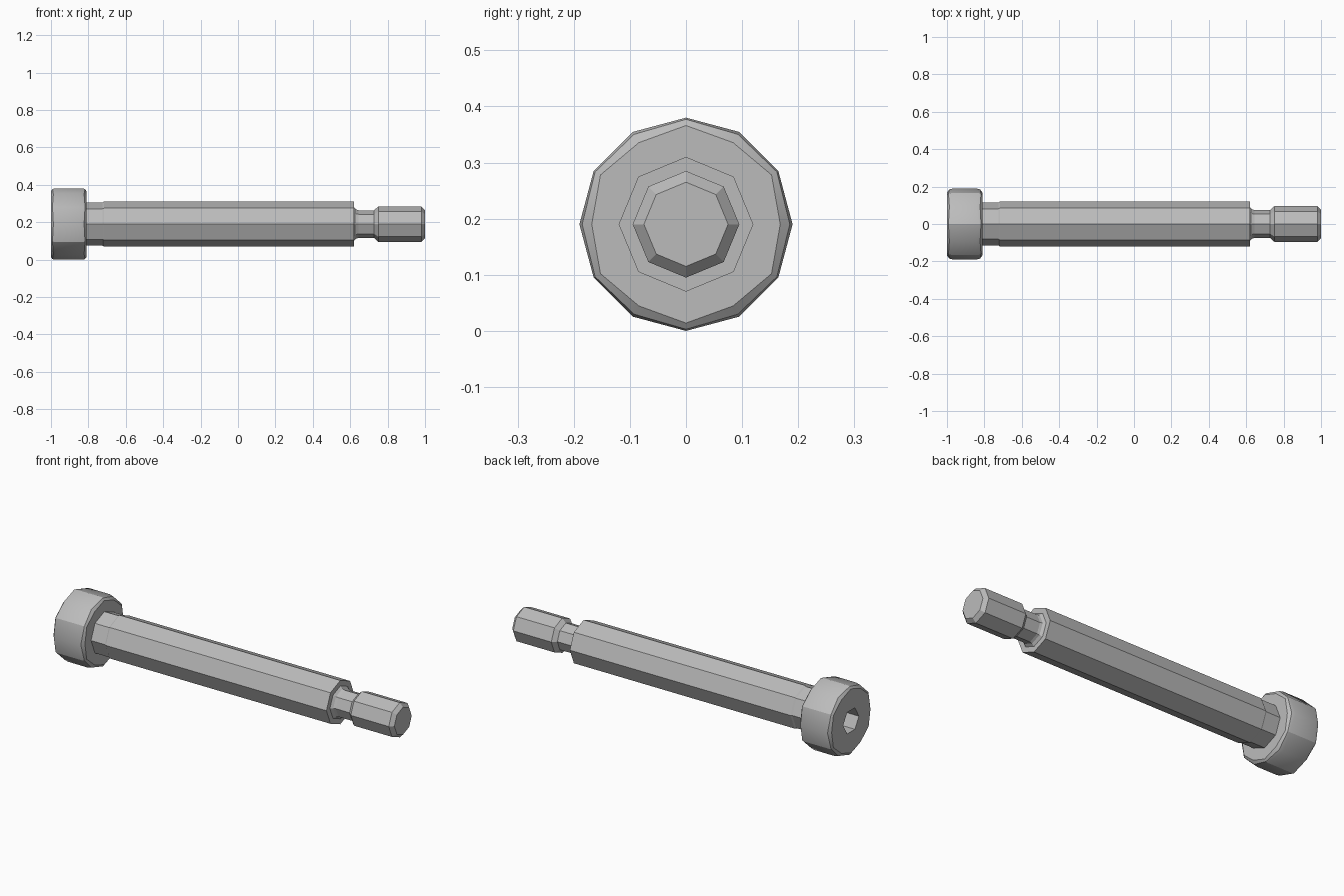
import bpy, bmesh, math

cube = bpy.data.objects.get("Cube")
if cube:
    bpy.data.objects.remove(cube)

AXIS_Z = 0.19

steel = bpy.data.materials.new("grey steel")
steel.use_nodes = True
colour = (0.5, 0.5, 0.5, 1)
steel.diffuse_color = colour
steel.node_tree.nodes["Principled BSDF"].inputs["Base Color"].default_value = colour


def turned(name, profile, sides, cap_start=True, cap_end=True):
    """Turn a profile around the x axis; each point is (x, r) or
    (x, r, x of odd corners, r of odd corners)."""
    bm = bmesh.new()
    rings = []
    for p in profile:
        even, odd = p[:2], p[-2:]
        ring = []
        for i in range(sides):
            x, r = odd if i % 2 else even
            a = math.tau * i / sides
            ring.append(bm.verts.new((x, r * math.cos(a), AXIS_Z + r * math.sin(a))))
        rings.append(ring)
    for a, b in zip(rings, rings[1:]):
        for i in range(sides):
            j = (i + 1) % sides
            bm.faces.new((a[i], a[j], b[j], b[i]))
    if cap_start:
        bm.faces.new(rings[0])
    if cap_end:
        bm.faces.new(rings[-1])
    bmesh.ops.recalc_face_normals(bm, faces=bm.faces)
    mesh = bpy.data.meshes.new(name)
    bm.to_mesh(mesh)
    bm.free()
    mesh.materials.append(steel)
    obj = bpy.data.objects.new(name, mesh)
    bpy.context.collection.objects.link(obj)
    bpy.ops.object.select_all(action="DESELECT")
    obj.select_set(True)
    bpy.context.view_layer.objects.active = obj
    bpy.ops.object.shade_smooth_by_angle(angle=math.radians(25))
    return obj


# Cap head: hexagonal socket (odd corners lie mid-side), scalloped rims
hex_r = 0.068
hex_mid = hex_r * math.cos(math.pi / 6)
turned("socket_head", [
    (-0.9, hex_r, -0.9, hex_mid),
    (-1.0, hex_r, -1.0, hex_mid),
    (-1.0, 0.168, -1.0, 0.176),
    (-0.987, 0.185, -0.992, 0.187),
    (-0.966, 0.19, -0.982, 0.19),
    (-0.844, 0.19, -0.828, 0.19),
    (-0.823, 0.185, -0.818, 0.187),
    (-0.81, 0.168, -0.81, 0.176),
    (-0.81, 0.11),
], 12)

# Shank: relief under the head and long plain shoulder
turned("shoulder", [
    (-0.812, 0.115), (-0.725, 0.115), (-0.717, 0.12),
    (0.62, 0.12), (0.62, 0.09), (0.632, 0.078), (0.645, 0.074),
], 8, cap_start=False, cap_end=False)

# Narrow undercut and chamfered end
turned("threaded_end", [
    (0.645, 0.074), (0.728, 0.074), (0.75, 0.095),
    (0.98, 0.095), (1.0, 0.075),
], 8, cap_start=False)
